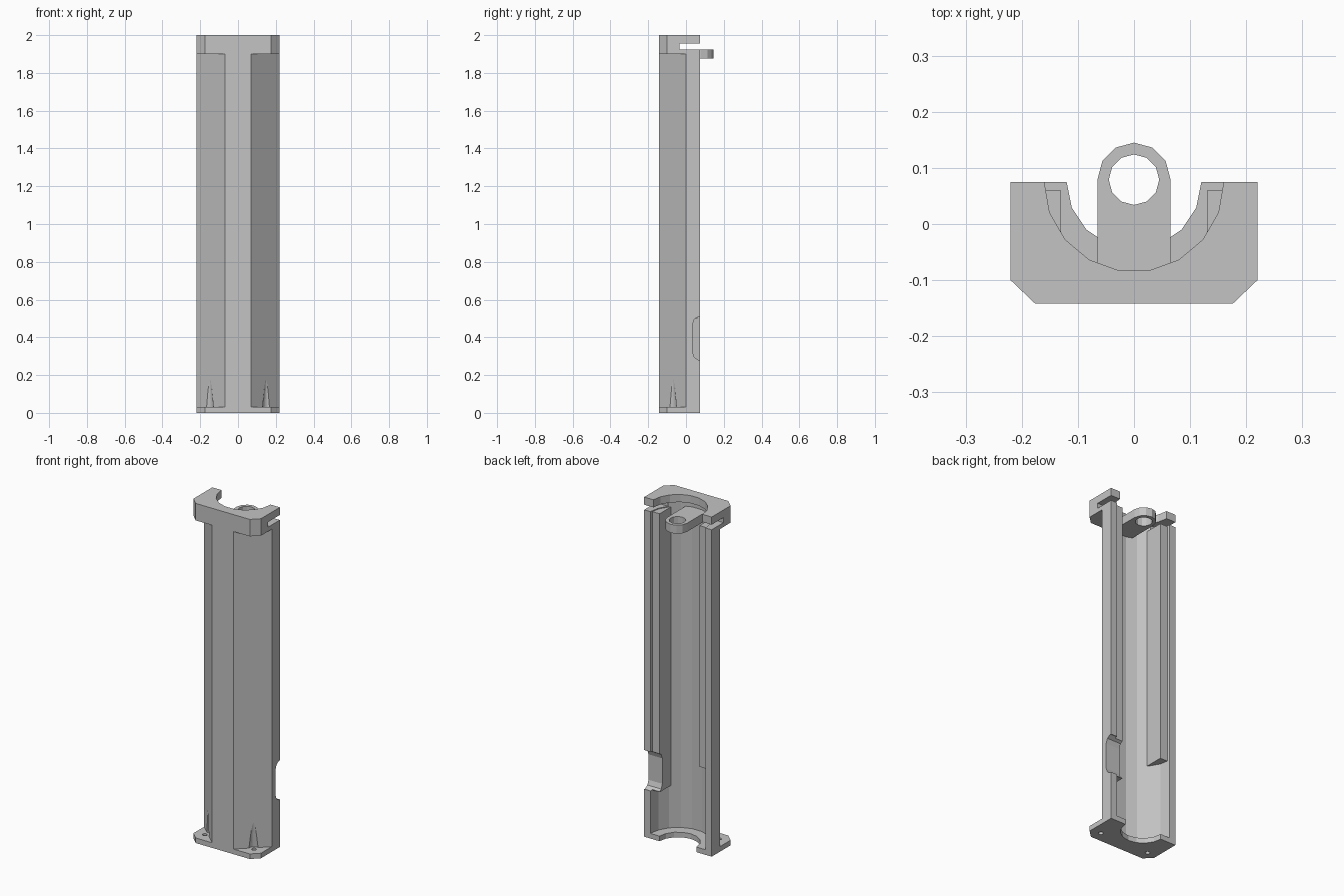
import bpy, bmesh
from math import sin, cos, pi
from mathutils import Vector

cube = bpy.data.objects.get("Cube")
if cube:
    bpy.data.objects.remove(cube)

grey = bpy.data.materials.new("plain_grey")
grey.use_nodes = True
grey.diffuse_color = (0.55, 0.55, 0.55, 1)
grey.node_tree.nodes["Principled BSDF"].inputs["Base Color"].default_value = (0.55, 0.55, 0.55, 1)

BACK = 0.075     # back plane, also the axis of the bore


def prism(name, pts, lo, hi, axis="z"):
    """Extrude a 2D outline along z, or a (y, z) outline along x."""
    bm = bmesh.new()
    place = (lambda a, b: (a, b, lo)) if axis == "z" else (lambda a, b: (lo, a, b))
    face = bm.faces.new([bm.verts.new(place(a, b)) for a, b in pts])
    out = bmesh.ops.extrude_face_region(bm, geom=[face])
    shift = Vector((0, 0, hi - lo)) if axis == "z" else Vector((hi - lo, 0, 0))
    bmesh.ops.translate(bm, vec=shift, verts=[v for v in out["geom"] if isinstance(v, bmesh.types.BMVert)])
    bmesh.ops.recalc_face_normals(bm, faces=bm.faces)
    return finish(name, bm)


def finish(name, bm):
    mesh = bpy.data.meshes.new(name)
    bm.to_mesh(mesh)
    bm.free()
    mesh.materials.append(grey)
    obj = bpy.data.objects.new(name, mesh)
    bpy.context.collection.objects.link(obj)
    return obj


def cone(name, x, y, lo, hi, r1, r2, sides=16):
    bm = bmesh.new()
    bmesh.ops.create_cone(bm, cap_ends=True, segments=sides, radius1=r1, radius2=r2, depth=hi - lo)
    bmesh.ops.translate(bm, vec=(x, y, (lo + hi) / 2), verts=bm.verts)
    return finish(name, bm)


def cut(obj, cutters):
    """Subtract the cutters for good, then remove them."""
    for c in cutters:
        c.hide_render = True
        mod = obj.modifiers.new("cut", "BOOLEAN")
        mod.operation, mod.solver, mod.object = "DIFFERENCE", "EXACT", c
    bpy.context.view_layer.update()
    graph = bpy.context.evaluated_depsgraph_get()
    mesh = bpy.data.meshes.new_from_object(obj.evaluated_get(graph))
    obj.modifiers.clear()
    obj.data = mesh
    for c in cutters:
        bpy.data.objects.remove(c)


def arc(radius, sides, start=0.0, sweep=-pi, cy=BACK):
    n = sides // 2
    return [(radius * cos(start + sweep * i / n), cy + radius * sin(start + sweep * i / n))
            for i in range(n + 1)]


def mirrored(half):
    """Left-to-right outline from its +x half, listed from front to back."""
    return [(-x, y) for x, y in reversed(half)] + half


plate = mirrored([(0.176, -0.142), (0.22, -0.1), (0.22, BACK)])
shell = mirrored([(0.07, -0.142), (0.22, 0), (0.22, BACK)])


def notch_cutter():
    side = [(0.1, 0.51), (0.066, 0.51), (0.045, 0.497), (0.035, 0.47),
            (0.035, 0.32), (0.045, 0.293), (0.066, 0.28), (0.1, 0.28)]
    return prism("notch_cutter", side, 0.1, 0.3, "x")


# Base plate with screw holes
base = prism("base_plate", plate + arc(0.12, 16), 0, 0.03)
cut(base, [cone("screw_cutter", s * 0.16, -0.08, -0.05, 0.1, 0.013, 0.013) for s in (-1, 1)])

# Column shell with tapered screw clearances and a side notch
column = prism("column_shell", shell + arc(0.18, 18), 0.03, 1.9)
cut(column, [cone("clearance_cutter", s * 0.16, -0.08, 0.0301, 0.366, 0.03, 0.0, 24) for s in (-1, 1)]
    + [notch_cutter()])

# Inner guide posts
half_post = [(0.13, 0.06), (0.19, 0.06), (0.18, 0.0), (0.145, -0.045), (0.13, -0.05)]
left_post = prism("left_post", half_post, 0.28, 1.92)
cut(left_post, [notch_cutter()])
prism("right_post", [(-x, y) for x, y in half_post], 0.5, 1.92)

# Cap: slotted collar below, narrower rim on top
collar = prism("cap_collar", plate + arc(0.18, 18), 1.9, 1.955)
slot = prism("slot_cutter", [(-0.3, -0.035), (0.3, -0.035), (0.3, 0.2), (-0.3, 0.2)], 1.925, 1.98)
cut(collar, [slot])
prism("cap_rim", plate + arc(0.16, 18), 1.955, 2.0)

# Hanging tab with a round eye
tab = prism("eye_tab", arc(0.065, 12, 0, pi, 0.08) + [(-0.065, -0.105), (0.065, -0.105)], 1.875, 1.925)
cut(tab, [cone("eye_cutter", 0, 0.079, 1.8, 2.0, 0.045, 0.045, 12)])
